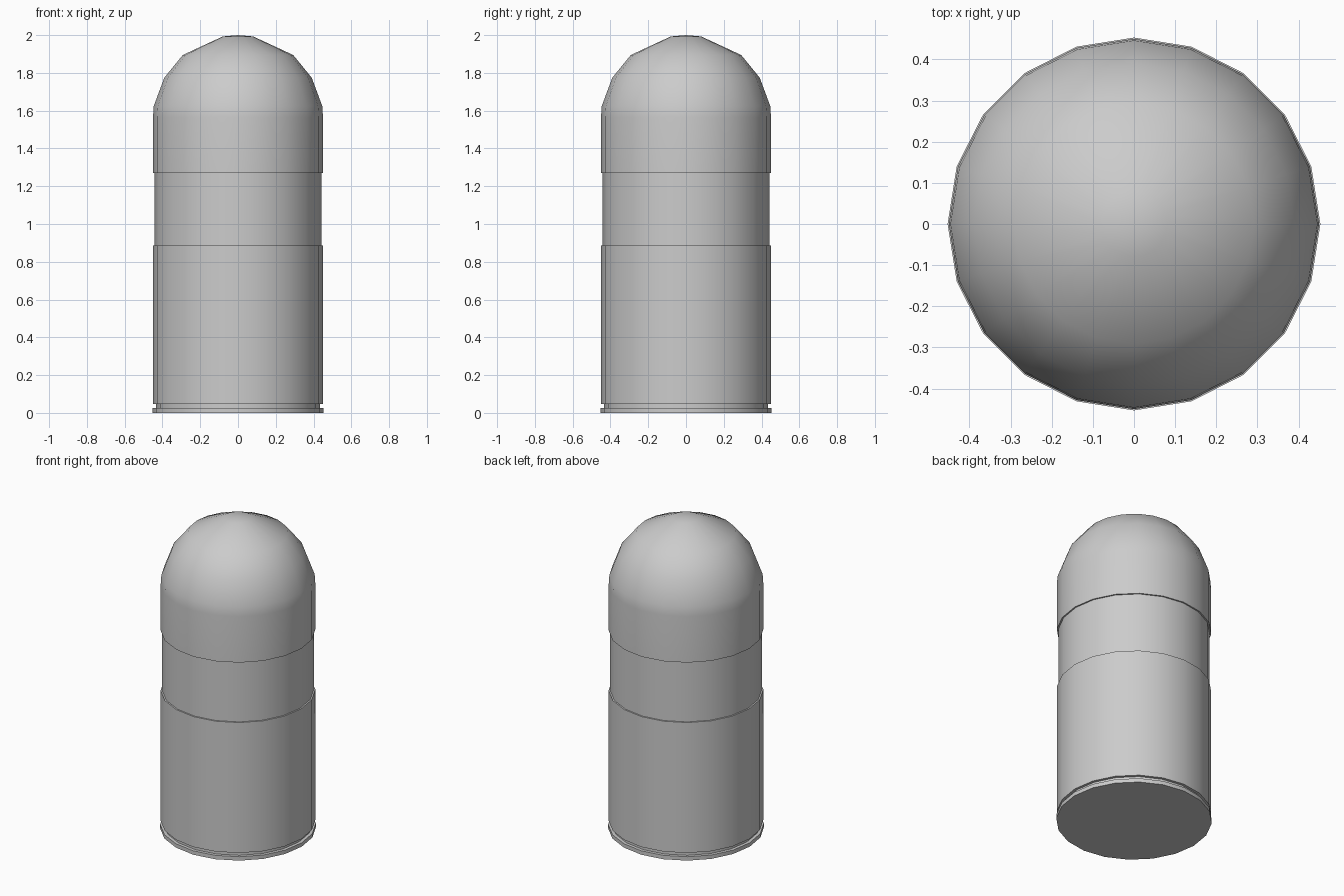
import bpy, bmesh, math

if "Cube" in bpy.data.objects:
    bpy.data.objects.remove(bpy.data.objects["Cube"])

SIDES = 20


def lathe(name, profile):
    """Spin a (radius, z) profile around z; radius 0 becomes a single pole."""
    bm = bmesh.new()
    rings = []
    for r, z in profile:
        if r == 0:
            rings.append([bm.verts.new((0, 0, z))] * SIDES)
        else:
            rings.append([bm.verts.new((r * math.cos(math.tau * i / SIDES),
                                        r * math.sin(math.tau * i / SIDES), z))
                          for i in range(SIDES)])
    for low, high in zip(rings, rings[1:]):
        for i in range(SIDES):
            j = (i + 1) % SIDES
            corners = list(dict.fromkeys((low[i], low[j], high[j], high[i])))
            bm.faces.new(corners)
    bmesh.ops.recalc_face_normals(bm, faces=bm.faces)
    mesh = bpy.data.meshes.new(name)
    bm.to_mesh(mesh)
    bm.free()
    obj = bpy.data.objects.new(name, mesh)
    bpy.context.collection.objects.link(obj)
    bpy.ops.object.select_all(action='DESELECT')
    obj.select_set(True)
    bpy.context.view_layer.objects.active = obj
    bpy.ops.object.shade_smooth_by_angle(angle=math.radians(40))
    return obj


# Cartridge case: flat base, rim, extraction groove, straight wall, mouth lip
lathe("cartridge_case", [(0, 0), (0.453, 0), (0.453, 0.025), (0.433, 0.025),
                         (0.433, 0.048), (0.45, 0.048), (0.45, 0.885),
                         (0.441, 0.885)])

# Projectile: narrow waist, wider band and rounded nose
lathe("projectile", [(0.441, 0.885), (0.441, 1.27), (0.45, 1.27), (0.45, 1.565),
                     (0.446, 1.625), (0.39, 1.775), (0.292, 1.895),
                     (0.08, 1.993), (0, 2.0)])
